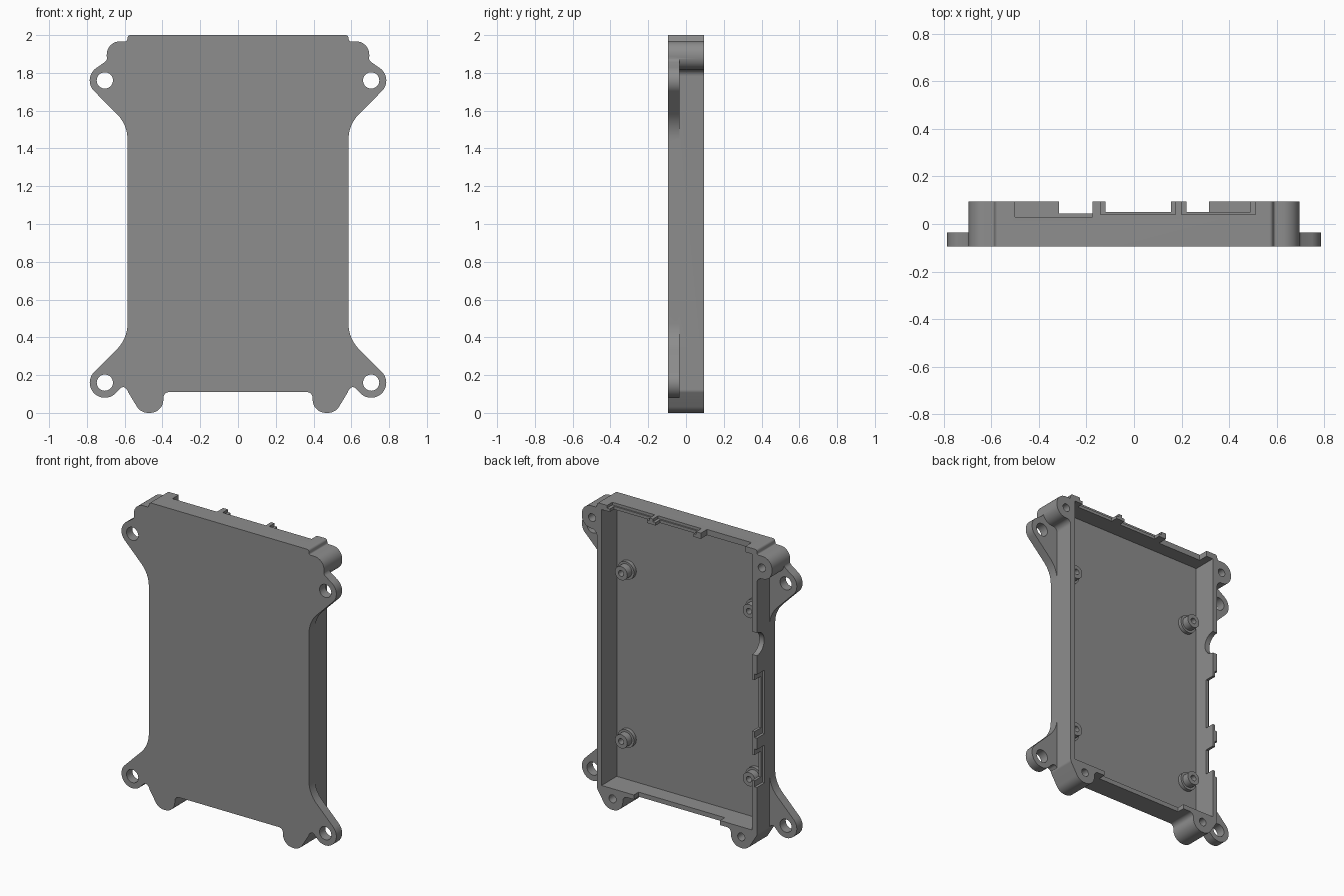
import bpy, bmesh, math
from mathutils import Vector

if "Cube" in bpy.data.objects:
    bpy.data.objects.remove(bpy.data.objects["Cube"])

FRONT, BACK, EAR_BACK, FLOOR = -0.095, 0.095, -0.035, -0.063

grey = bpy.data.materials.new("grey plastic")
grey.diffuse_color = (0.27, 0.27, 0.27, 1)
grey.use_nodes = True
grey.node_tree.nodes["Principled BSDF"].inputs["Base Color"].default_value = grey.diffuse_color


def rounded(corners, steps=8):
    """Turn (x, z, radius) corners into a smooth closed outline."""
    out = []
    n = len(corners)
    for i, (x, z, r) in enumerate(corners):
        p = Vector((x, z))
        if r == 0:
            out.append(p)
            continue
        a = (Vector(corners[i - 1][:2]) - p).normalized()
        b = (Vector(corners[(i + 1) % n][:2]) - p).normalized()
        half = a.angle(b) / 2
        centre = p + (a + b).normalized() * (r / math.sin(half))
        t = r / math.tan(half)
        s, e = p + a * t - centre, p + b * t - centre
        sweep = s.angle(e)
        for k in range(steps + 1):
            f = k / steps
            v = s * math.sin((1 - f) * sweep) + e * math.sin(f * sweep)
            out.append(centre + v / math.sin(sweep))
    return out


def prism(name, outline, y0, y1):
    """Extrude an outline in x, z from y0 to y1."""
    bm = bmesh.new()
    face = bm.faces.new([bm.verts.new((p[0], y0, p[1])) for p in outline])
    ext = bmesh.ops.extrude_face_region(bm, geom=[face])
    moved = [g for g in ext["geom"] if isinstance(g, bmesh.types.BMVert)]
    bmesh.ops.translate(bm, verts=moved, vec=(0, y1 - y0, 0))
    bmesh.ops.recalc_face_normals(bm, faces=bm.faces)
    mesh = bpy.data.meshes.new(name)
    bm.to_mesh(mesh)
    bm.free()
    mesh.materials.append(grey)
    ob = bpy.data.objects.new(name, mesh)
    bpy.context.collection.objects.link(ob)
    return ob


def circle(x, z, r, n=32):
    return [(x + r * math.cos(2 * math.pi * k / n),
             z + r * math.sin(2 * math.pi * k / n)) for k in range(n)]


def rect(x0, x1, z0, z1):
    return [(x0, z0), (x1, z0), (x1, z1), (x0, z1)]


def combine(target, other, op):
    """Boolean one part into another and remove the helper."""
    mod = target.modifiers.new("bool", 'BOOLEAN')
    mod.operation, mod.object, mod.solver = op, other, 'EXACT'
    bpy.context.view_layer.objects.active = target
    bpy.ops.object.modifier_apply(modifier=mod.name)
    bpy.data.objects.remove(other)


def cut(outline, y0, y1=0.2):
    combine(case, prism("cutter", outline, y0, y1), 'DIFFERENCE')


# Tray body with screw lobes at the four corners
half = [(0.395, 0.11, 0.03), (0.395, 0, 0.07), (0.515, 0, 0.07),
        (0.585, 0.115, 0.03), (0.585, 1.817, 0.035), (0.695, 1.817, 0.07),
        (0.695, 1.967, 0.07), (0.588, 1.967, 0.01), (0.582, 2.0, 0.015)]
body = half + [(-x, z, r) for x, z, r in reversed(half)]
case = prism("case_tray", rounded(body), FRONT, BACK)

# Mounting ears
def arc(x, z, r, a0, a1, n=20):
    return [(x + r * math.cos(math.radians(a0 + (a1 - a0) * k / n)),
             z + r * math.sin(math.radians(a0 + (a1 - a0) * k / n)), 0)
            for k in range(n + 1)]

upper = ([(0.56, 1.40, 0), (0.585, 1.40, 0), (0.585, 1.526, 0.19)]
         + arc(0.705, 1.76, 0.08, -45, 62) + [(0.695, 1.865, 0.03), (0.69, 1.9, 0), (0.56, 1.9, 0)])
lower = ([(0.56, 0.52, 0), (0.585, 0.52, 0), (0.585, 0.393, 0.19)]
         + arc(0.705, 0.16, 0.08, 45, -128) + [(0.608, 0.145, 0.02), (0.575, 0.11, 0), (0.56, 0.12, 0)])
for s in (1, -1):
    for ear in (upper, lower):
        pts = [(s * p[0], p[1]) for p in rounded(ear)]
        combine(case, prism("ear", pts, FRONT, EAR_BACK), 'UNION')

# Open cavity
cut(rect(-0.55, 0.55, 0.14, 1.962), FLOOR)

# Port openings in the top wall, with shallow outer rebates
cut(rect(-0.5, -0.175, 1.9, 2.1), 0.03)
for x0, x1 in ((-0.14, 0.175), (0.2, 0.51)):
    cut(rect(x0, x1, 1.982, 2.1), 0.04)
    cut(rect(x0 + 0.02, x1 - 0.02, 1.9, 2.1), 0.05)

# Card slot in the bottom wall
cut(rect(-0.315, 0.315, 0.05, 0.2), 0.045)

# Connector openings in the left wall
for z, h in ((0.965, 0.21), (0.555, 0.125)):
    cut(rect(-0.7, -0.568, z - h, z + h), 0.015)
    cut(rect(-0.7, -0.5, z - h + 0.04, z + h - 0.04), 0.03)

# Round jack opening in the left wall
bpy.ops.mesh.primitive_cylinder_add(vertices=32, radius=0.075, depth=0.2,
                                    location=(-0.6, 0.095, 1.375), rotation=(0, math.pi / 2, 0))
combine(case, bpy.context.object, 'DIFFERENCE')

# Ear holes and lobe screw holes
for s in (1, -1):
    for z in (0.16, 1.76):
        cut(circle(s * 0.705, z, 0.043), -0.2)
    cut(circle(s * 0.62, 1.89, 0.026), -0.04)
    cut(circle(s * 0.47, 0.073, 0.026), -0.04)

# Board standoffs: wide foot, narrow post, screw hole
parts = [case]
for x in (-0.467, 0.467):
    for z in (0.42, 1.53):
        post = prism("board_standoff", circle(x, z, 0.045), FLOOR - 0.01, 0.01)
        combine(post, prism("foot", circle(x, z, 0.06), FLOOR - 0.01, FLOOR + 0.025), 'UNION')
        combine(post, prism("hole", circle(x, z, 0.019, 20), FLOOR + 0.01, 0.1), 'DIFFERENCE')
        parts.append(post)

# Smooth the curved sides, keep edges sharp
for ob in parts:
    bpy.ops.object.select_all(action='DESELECT')
    ob.select_set(True)
    bpy.context.view_layer.objects.active = ob
    bpy.ops.object.shade_smooth_by_angle(angle=math.radians(30))
